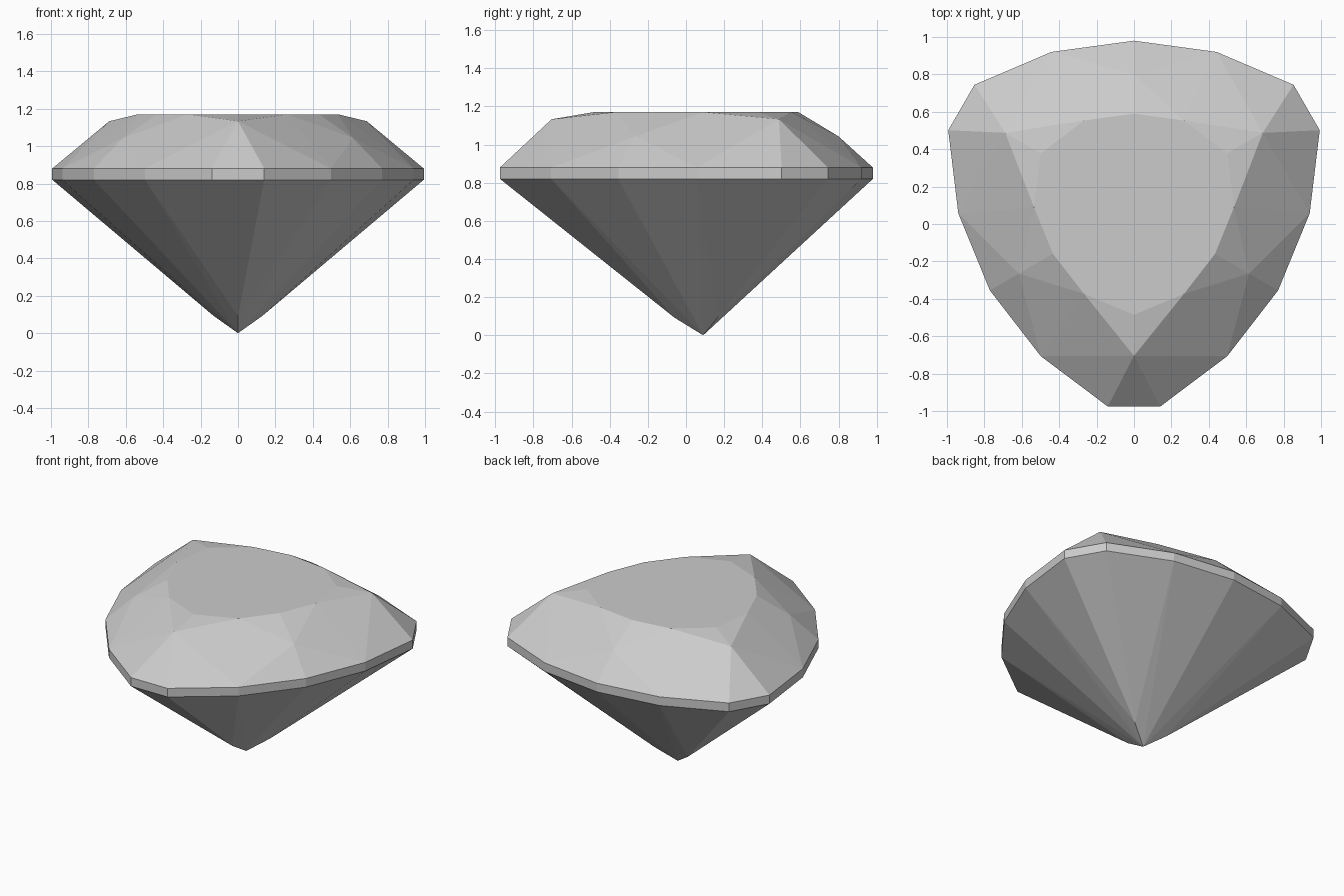
import bpy, bmesh
from math import sin, cos, radians

cube = bpy.data.objects.get("Cube")
if cube:
    bpy.data.objects.remove(cube, do_unlink=True)

CENTRE_Y = 0.09

# One third of the cut stone: (degrees from a corner, radius, height)
GIRDLE = [(7.5, 1.075), (32, 0.94), (60, 0.89), (-32, 0.94), (-7.5, 1.075)]
TABLE = [(0, 0.575), (30, 0.535), (60, 0.5), (-30, 0.535)]
TABLE_Z, GIRDLE_TOP, GIRDLE_BOTTOM = 1.17, 0.88, 0.82

sector = [(a, r, z) for a, r in GIRDLE for z in (GIRDLE_TOP, GIRDLE_BOTTOM)]
sector += [(a, r, TABLE_Z) for a, r in TABLE]
sector += [(0, 0.795, 1.133),   # crown point above each corner
           (60, 0.71, 1.043),   # crown point above each long side
           (0, 0.15, 0.092)]    # small facet beside the culet

# Turn the sector three times and wrap it in flat facets
bm = bmesh.new()
bm.verts.new((0, CENTRE_Y, 0))
for turn in (-90, 30, 150):
    for a, r, z in sector:
        t = radians(turn + a)
        bm.verts.new((r * cos(t), CENTRE_Y + r * sin(t), z))
hull = bmesh.ops.convex_hull(bm, input=bm.verts[:])
loose = [v for v in bm.verts if not v.link_faces]
bmesh.ops.delete(bm, geom=loose, context='VERTS')
bmesh.ops.dissolve_limit(bm, angle_limit=radians(0.5),
                         verts=bm.verts[:], edges=bm.edges[:])
bmesh.ops.recalc_face_normals(bm, faces=bm.faces[:])

mesh = bpy.data.meshes.new("gemstone")
bm.to_mesh(mesh)
bm.free()
gem = bpy.data.objects.new("gemstone", mesh)
bpy.context.collection.objects.link(gem)

# Plain pale grey
grey = bpy.data.materials.new("pale_grey")
grey.use_nodes = True
colour = (0.6, 0.6, 0.6, 1)
grey.diffuse_color = colour
grey.node_tree.nodes["Principled BSDF"].inputs["Base Color"].default_value = colour
mesh.materials.append(grey)
